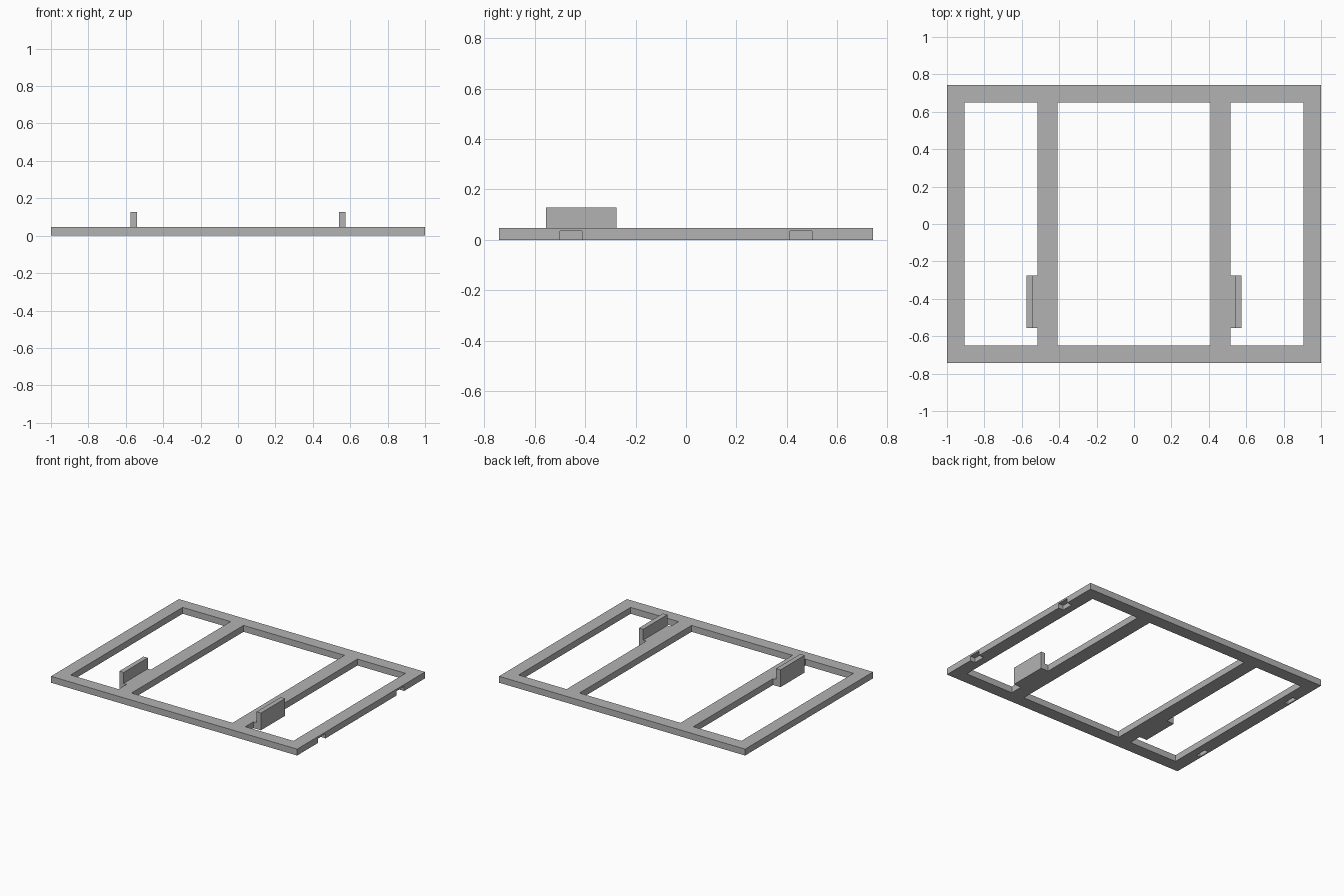
import bpy, bmesh
from mathutils import Matrix, Vector

if "Cube" in bpy.data.objects:
    bpy.data.objects.remove(bpy.data.objects["Cube"])

grey = bpy.data.materials.new("mid grey")
grey.diffuse_color = (0.45, 0.45, 0.45, 1)
grey.use_nodes = True
grey.node_tree.nodes["Principled BSDF"].inputs["Base Color"].default_value = grey.diffuse_color

H = 0.047            # frame thickness
Y = 0.742            # frame half depth


def boxes(name, spans):
    """One object made of boxes given as (x0, x1, y0, y1, z0, z1)."""
    bm = bmesh.new()
    for x0, x1, y0, y1, z0, z1 in spans:
        centre = Vector((x0 + x1, y0 + y1, z0 + z1)) / 2
        size = Matrix.Diagonal((x1 - x0, y1 - y0, z1 - z0, 1))
        bmesh.ops.create_cube(bm, size=1, matrix=Matrix.Translation(centre) @ size)
    return finish(name, bm)


def finish(name, bm):
    bmesh.ops.recalc_face_normals(bm, faces=bm.faces)
    mesh = bpy.data.meshes.new(name)
    bm.to_mesh(mesh)
    bm.free()
    mesh.materials.append(grey)
    obj = bpy.data.objects.new(name, mesh)
    bpy.context.collection.objects.link(obj)
    return obj


# Flat frame, later cut by the openings
frame = boxes("frame", [(-1, 1, -Y, Y, 0, H)])

# Three long openings leave the outer rails and the two inner rails
openings = [(x0, x1, -0.65, 0.65, -0.1, 0.2)
            for x0, x1 in ((-0.905, -0.515), (-0.41, 0.41), (0.515, 0.905))]

# Underside notches: open on the right edge, closed pockets on the left
notches = [(x0, x1, y - 0.044, y + 0.044, -0.1, 0.034)
           for x0, x1 in ((-0.99, -0.96), (0.96, 1.1)) for y in (-0.456, 0.456)]

cutter = boxes("frame_cutter", openings + notches)
cutter.hide_render = True
cutter.hide_viewport = True
cut = frame.modifiers.new("cut", "BOOLEAN")
cut.operation = "DIFFERENCE"
cut.solver = "EXACT"
cut.object = cutter

# Upright holders: L-shaped profile pushed along y, one on each inner rail
profile = [(0.515, 0), (0.575, 0), (0.575, 0.127), (0.54, 0.127), (0.54, H), (0.515, H)]
for side, name in ((-1, "left_holder"), (1, "right_holder")):
    bm = bmesh.new()
    face = bm.faces.new([bm.verts.new((side * x, -0.555, z)) for x, z in profile])
    ext = bmesh.ops.extrude_face_region(bm, geom=[face])
    moved = [v for v in ext["geom"] if isinstance(v, bmesh.types.BMVert)]
    bmesh.ops.translate(bm, verts=moved, vec=(0, 0.28, 0))
    finish(name, bm)
